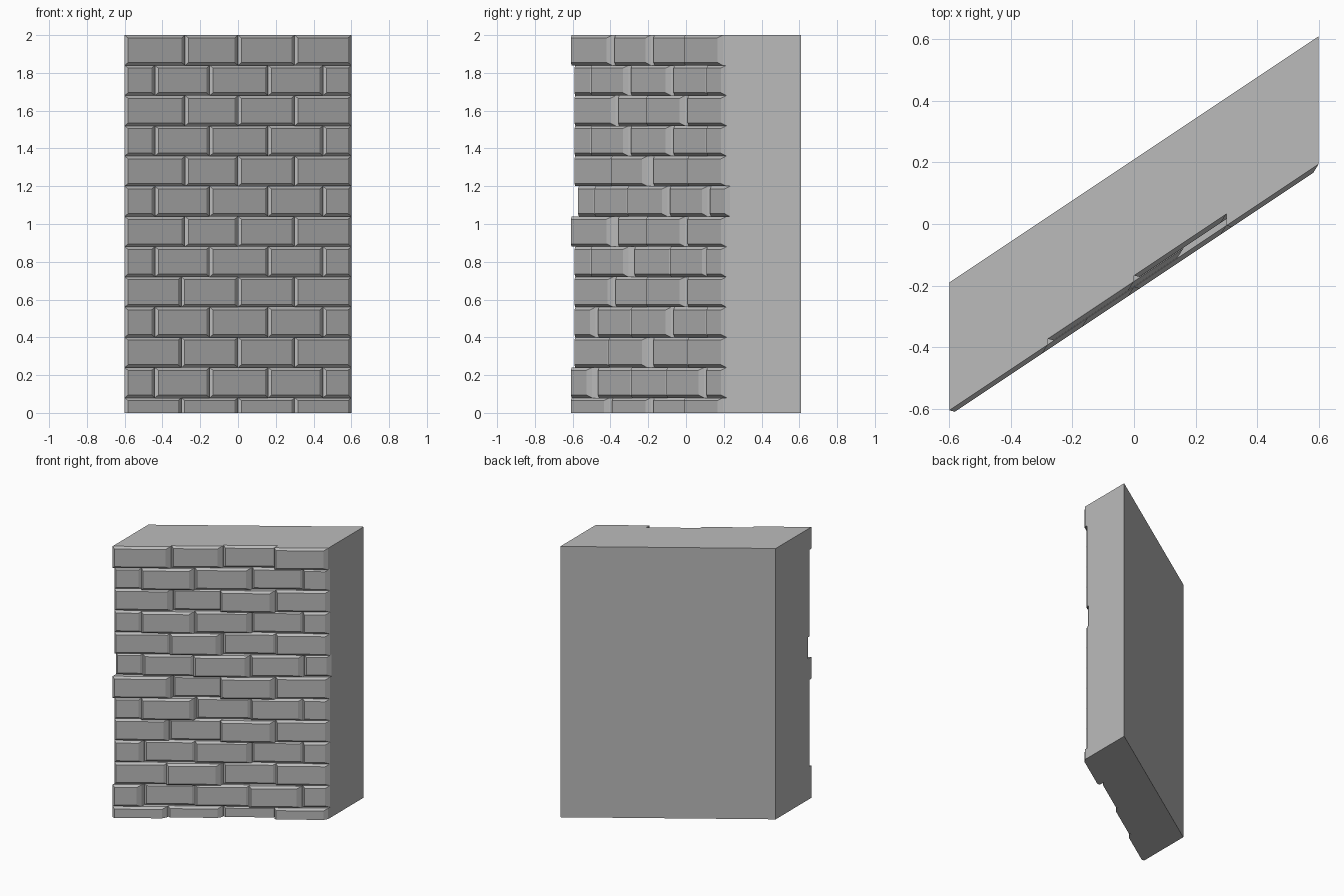
import bpy
import bmesh

cube = bpy.data.objects.get("Cube")
if cube:
    bpy.data.objects.remove(cube)

HALF = 0.6          # half width of the wall
SLOPE = 2 / 3       # the wall runs diagonally, with its ends cut square
BACK = 0.21
CORE = -0.16        # front of the solid core behind the bricks
OUTER = -0.205      # rim of the most protruding bricks
STEP = 0.019        # setback per brick level
BEVEL_X, BEVEL_Z, RISE = 0.018, 0.015, 0.017
COURSE = 0.16

stone = bpy.data.materials.new("grey_stone")
stone.use_nodes = True
colour = (0.5, 0.5, 0.5, 1)
stone.diffuse_color = colour
stone.node_tree.nodes["Principled BSDF"].inputs["Base Color"].default_value = colour


def ring(bm, x0, x1, z0, z1, depth):
    """Rectangle lying parallel to the diagonal wall face."""
    return [bm.verts.new((x, SLOPE * x + depth, z))
            for x, z in ((x0, z0), (x1, z0), (x1, z1), (x0, z1))]


def loft(bm, rings):
    """Skin a stack of rectangles and close the front and back."""
    for a, b in zip(rings, rings[1:]):
        for i in range(4):
            j = (i + 1) % 4
            bm.faces.new((a[i], a[j], b[j], b[i]))
    bm.faces.new(rings[0])
    bm.faces.new(rings[-1])


def finish(bm, name):
    bmesh.ops.recalc_face_normals(bm, faces=bm.faces)
    mesh = bpy.data.meshes.new(name)
    bm.to_mesh(mesh)
    bm.free()
    mesh.materials.append(stone)
    bpy.context.collection.objects.link(bpy.data.objects.new(name, mesh))


# Solid core of the wall
bm = bmesh.new()
loft(bm, [ring(bm, -HALF, HALF, 0, 2, d) for d in (BACK, CORE)])
finish(bm, "wall_core")

# Brick setback levels, one string per course from top to bottom
courses = ["0120", "10121", "1201", "10121", "1021", "21012", "0201",
           "10211", "1201", "12121", "1021", "02101", "0120"]
even_seams = [-HALF, -0.28, 0, 0.3, HALF]
odd_seams = [-HALF, -0.44, -0.15, 0.16, 0.45, HALF]

# Courses of bevelled bricks; the lowest one is cut off by the ground
for row, levels in enumerate(courses):
    top = 2 - row * COURSE
    bottom = max(0, top - COURSE)
    foot = BEVEL_Z if bottom > 0 else 0
    seams = list(odd_seams if row % 2 else even_seams)
    if row % 2 == 0 and row > 7:
        seams[1] -= 0.02
    bm = bmesh.new()
    for level, x0, x1 in zip(levels, seams, seams[1:]):
        rim = OUTER + STEP * int(level)
        loft(bm, [ring(bm, x0, x1, bottom, top, CORE),
                  ring(bm, x0, x1, bottom, top, rim),
                  ring(bm, x0 + BEVEL_X, x1 - BEVEL_X,
                       bottom + foot, top - BEVEL_Z, rim - RISE)])
    finish(bm, f"brick_course_{row + 1}")
